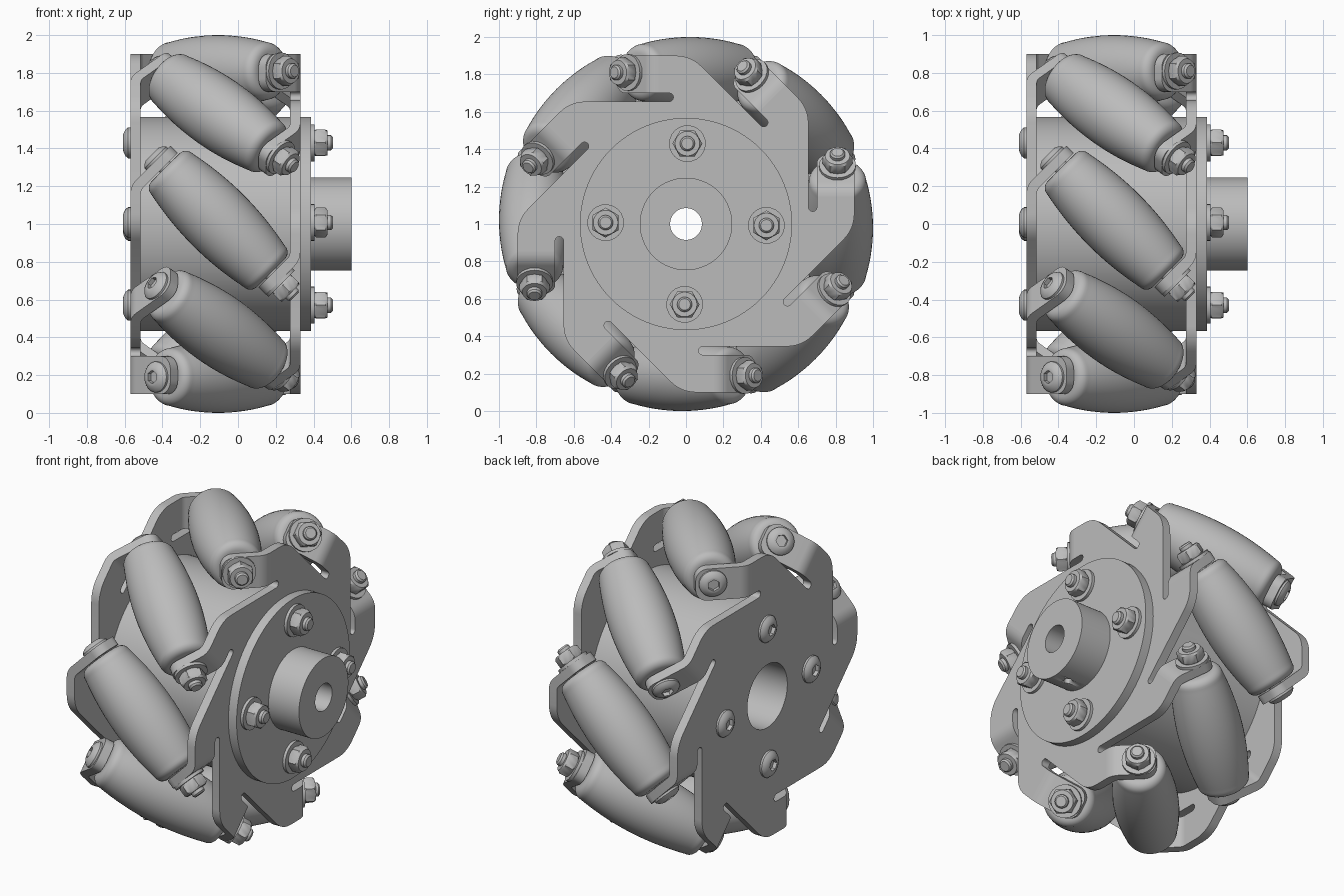
import bpy, bmesh
from math import sin, cos, tan, pi, radians, sqrt
from mathutils import Matrix, Vector

cube = bpy.data.objects.get("Cube")
if cube:
    bpy.data.objects.remove(cube, do_unlink=True)

COUNT = 8                 # rollers and arms
THICK = 0.055             # sheet thickness
AXLE_R = 0.81             # roller axis distance from the wheel axis
CENTRE = Vector((-0.105, 0.02, AXLE_R))
AXIS = Vector((1, -1, 0)).normalized()
UP = Matrix.Translation((0, 0, 1))
ALONG_X = Matrix.Rotation(pi / 2, 4, 'Y')

grey = bpy.data.materials.new("light_grey")
grey.use_nodes = True
colour = (0.5, 0.5, 0.5, 1)
grey.diffuse_color = colour
grey.node_tree.nodes["Principled BSDF"].inputs["Base Color"].default_value = colour


def finish(name, bm, matrix=UP):
    bmesh.ops.recalc_face_normals(bm, faces=bm.faces)
    mesh = bpy.data.meshes.new(name)
    bm.to_mesh(mesh)
    bm.free()
    mesh.materials.append(grey)
    ob = bpy.data.objects.new(name, mesh)
    bpy.context.collection.objects.link(ob)
    ob.matrix_world = matrix
    bpy.ops.object.select_all(action='DESELECT')
    ob.select_set(True)
    bpy.context.view_layer.objects.active = ob
    bpy.ops.object.shade_smooth_by_angle(angle=radians(32))
    return ob


def copy(ob, name, matrix):
    dup = bpy.data.objects.new(name, ob.data)
    bpy.context.collection.objects.link(dup)
    dup.matrix_world = matrix


def lathe(bm, rows, segs=24, closed=False):
    """Spin (height, radius, hex corner radius or 0) rows around z; hexes clip the circle."""
    rings = []
    for z, r, hexr in rows:
        ring = []
        for i in range(segs):
            a = 2 * pi * i / segs
            rad = r
            if hexr:
                rad = min(r, hexr * cos(pi / 6) / cos((a + pi / 6) % (pi / 3) - pi / 6))
            ring.append(bm.verts.new((rad * cos(a), rad * sin(a), z)))
        rings.append(ring)
    pairs = list(zip(rings, rings[1:]))
    if closed:
        pairs.append((rings[-1], rings[0]))
    else:
        bm.faces.new(rings[0])
        bm.faces.new(rings[-1])
    for a, b in pairs:
        for i in range(segs):
            j = (i + 1) % segs
            bm.faces.new((a[i], a[j], b[j], b[i]))


def add_nut(bm, z):
    """Washer, hexagon nut and bolt tip stacked upwards from z."""
    lathe(bm, [(z, 0.098, 0), (z + 0.018, 0.098, 0)])
    lathe(bm, [(z + 0.018, 0.068, 0.08), (z + 0.027, 0.08, 0.08),
               (z + 0.075, 0.08, 0.08), (z + 0.086, 0.066, 0.08)])
    lathe(bm, [(z, 0.04, 0), (z + 0.105, 0.04, 0), (z + 0.115, 0.031, 0)])


def add_head(bm, z):
    """Button head with a hexagon socket, facing downwards from z."""
    lathe(bm, [(z, 0.082, 0), (z - 0.012, 0.082, 0), (z - 0.026, 0.07, 0),
               (z - 0.036, 0.05, 0), (z - 0.038, 0.042, 0),
               (z - 0.038, 0.036, 0.036), (z - 0.014, 0.036, 0.036)])


# Sheet plates with bent tabs
def make_plate(name, mid_x, bolt_x, bolt_y, turn):
    bm = bmesh.new()
    slot_in, tab_in, tab_out = 0.655, 0.70, 0.90
    bend_r = 0.08
    reach = mid_x - bolt_x
    start = bolt_y + reach + bend_r * tan(pi / 8)

    # flat outline of one arm, then repeated round the wheel
    arm = []
    slot_r = (tab_in - slot_in) / 2
    for i in range(9):
        a = -pi / 2 + pi * i / 8
        arm.append((-0.09 + slot_r * cos(a), slot_in + slot_r + slot_r * sin(a)))
    arm += [(start, tab_in), (start, tab_out)]
    for i in range(7):
        a = pi / 2 - pi / 4 * i / 6
        arm.append((-0.053 + 0.19 * cos(a), tab_out - 0.19 + 0.19 * sin(a)))
    low = mid_x - THICK / 2
    outline = []
    for k in range(COUNT):
        rot = Matrix.Rotation(-2 * pi * k / COUNT, 3, 'X')
        outline += [bm.verts.new(rot @ Vector((low, u, w))) for u, w in arm]
    hole = [bm.verts.new((low, 0.2 * cos(2 * pi * i / 48), 0.2 * sin(2 * pi * i / 48)))
            for i in range(48)]
    edges = [bm.edges.new((loop[i], loop[i - 1]))
             for loop in (outline, hole) for i in range(len(loop))]
    bmesh.ops.triangle_fill(bm, edges=edges, use_beauty=True, normal=(1, 0, 0))
    ext = bmesh.ops.extrude_face_region(bm, geom=list(bm.faces), use_keep_orig=True)
    bmesh.ops.translate(bm, vec=(THICK, 0, 0),
                        verts=[g for g in ext["geom"] if isinstance(g, bmesh.types.BMVert)])

    # tab cross-sections: the bend, then the straight part with rounded corners
    rows = []
    for i in range(7):
        a = pi / 4 * i / 6
        rows.append((Vector((mid_x - bend_r * (1 - cos(a)), start - bend_r * sin(a), 0)),
                     Vector((cos(a), -sin(a), 0)), 0))
    base = rows[-1][0]
    length = reach * sqrt(2) - bend_r * tan(pi / 8) + 0.1
    corner = 0.07
    for i in range(8):
        q = corner * sin(pi / 2 * i / 7)
        p = length - corner + q
        rows.append((base - Vector((1, 1, 0)).normalized() * p, AXIS,
                     corner - sqrt(max(0, corner ** 2 - q ** 2))))
    for k in range(COUNT):
        rot = Matrix.Rotation(2 * pi * k / COUNT, 3, 'X')
        last = None
        for pos, n, inset in rows:
            ring = []
            for side, w in ((-1, tab_in + inset), (1, tab_in + inset),
                            (1, tab_out - inset), (-1, tab_out - inset)):
                ring.append(bm.verts.new(rot @ (pos + n * side * THICK / 2 + Vector((0, 0, w)))))
            if last:
                for i in range(4):
                    j = (i + 1) % 4
                    bm.faces.new((last[i], last[j], ring[j], ring[i]))
            last = ring
        bm.faces.new(last)
    finish(name, bm, UP @ Matrix.Rotation(turn, 4, 'Z'))


tab_s = 0.43
out = CENTRE + AXIS * tab_s
back = CENTRE - AXIS * tab_s
make_plate("right_plate", 0.3025, out.x, out.y, 0)
make_plate("left_plate", 0.5425, -back.x, -back.y, pi)

# Barrel roller with rounded shoulders
bm = bmesh.new()
half, shoulder = 0.395, 0.05
profile = []
for i in range(-16, 17):
    s = (half - shoulder) * i / 16
    profile.append((s, 1 - sqrt(AXLE_R ** 2 + s * s / 2), 0))
edge_r = profile[0][1] - shoulder
cap = [(half - shoulder + shoulder * sin(a), edge_r + shoulder * cos(a), 0)
       for a in [pi / 2 * i / 6 for i in range(1, 7)]]
lathe(bm, [(-s, r, h) for s, r, h in reversed(cap)] + profile + cap, 48)
roller = finish("roller_1", bm)

# Roller axle with nut and button head
bm = bmesh.new()
lathe(bm, [(-0.46, 0.04, 0), (0.47, 0.04, 0)])
add_nut(bm, tab_s + THICK / 2)
add_head(bm, -tab_s - THICK / 2)
axle = finish("roller_bolt_1", bm)

seat = Matrix.Translation(CENTRE) @ AXIS.to_track_quat('Z', 'Y').to_matrix().to_4x4()
for k in range(COUNT):
    place = UP @ Matrix.Rotation(2 * pi * k / COUNT, 4, 'X') @ seat
    if k == 0:
        roller.matrix_world = place
        axle.matrix_world = place
    else:
        copy(roller, f"roller_{k + 1}", place)
        copy(axle, f"roller_bolt_{k + 1}", place)

# Core drum between the plates
bm = bmesh.new()
lathe(bm, [(-0.515, 0.2, 0), (-0.515, 0.567, 0), (0.275, 0.567, 0), (0.275, 0.2, 0)], 96, True)
finish("core_drum", bm, UP @ ALONG_X)

# Hub flange and bored boss
bm = bmesh.new()
lathe(bm, [(0.33, 0.085, 0), (0.33, 0.567, 0), (0.387, 0.567, 0),
           (0.387, 0.247, 0), (0.6, 0.247, 0), (0.6, 0.085, 0)], 96, True)
hub = finish("hub_flange", bm, UP @ ALONG_X)

# Set screw hole under the boss
bm = bmesh.new()
lathe(bm, [(-0.3, 0.026, 0), (-0.05, 0.026, 0)])
cutter = finish("screw_hole_cutter", bm, Matrix.Translation((0.5, 0, 1)))
cutter.hide_render = True
cut = hub.modifiers.new("screw_hole", 'BOOLEAN')
cut.operation = 'DIFFERENCE'
cut.object = cutter
bpy.context.view_layer.objects.active = hub
bpy.ops.object.modifier_apply(modifier=cut.name)
bpy.data.objects.remove(cutter, do_unlink=True)

# Hub bolts
bm = bmesh.new()
add_nut(bm, 0.387)
add_head(bm, -0.57)
bolt = finish("hub_bolt_1", bm)
for k in range(4):
    place = (UP @ Matrix.Rotation(pi / 2 * k - radians(1), 4, 'X')
             @ Matrix.Translation((0, 0, 0.43)) @ ALONG_X)
    if k == 0:
        bolt.matrix_world = place
    else:
        copy(bolt, f"hub_bolt_{k + 1}", place)
